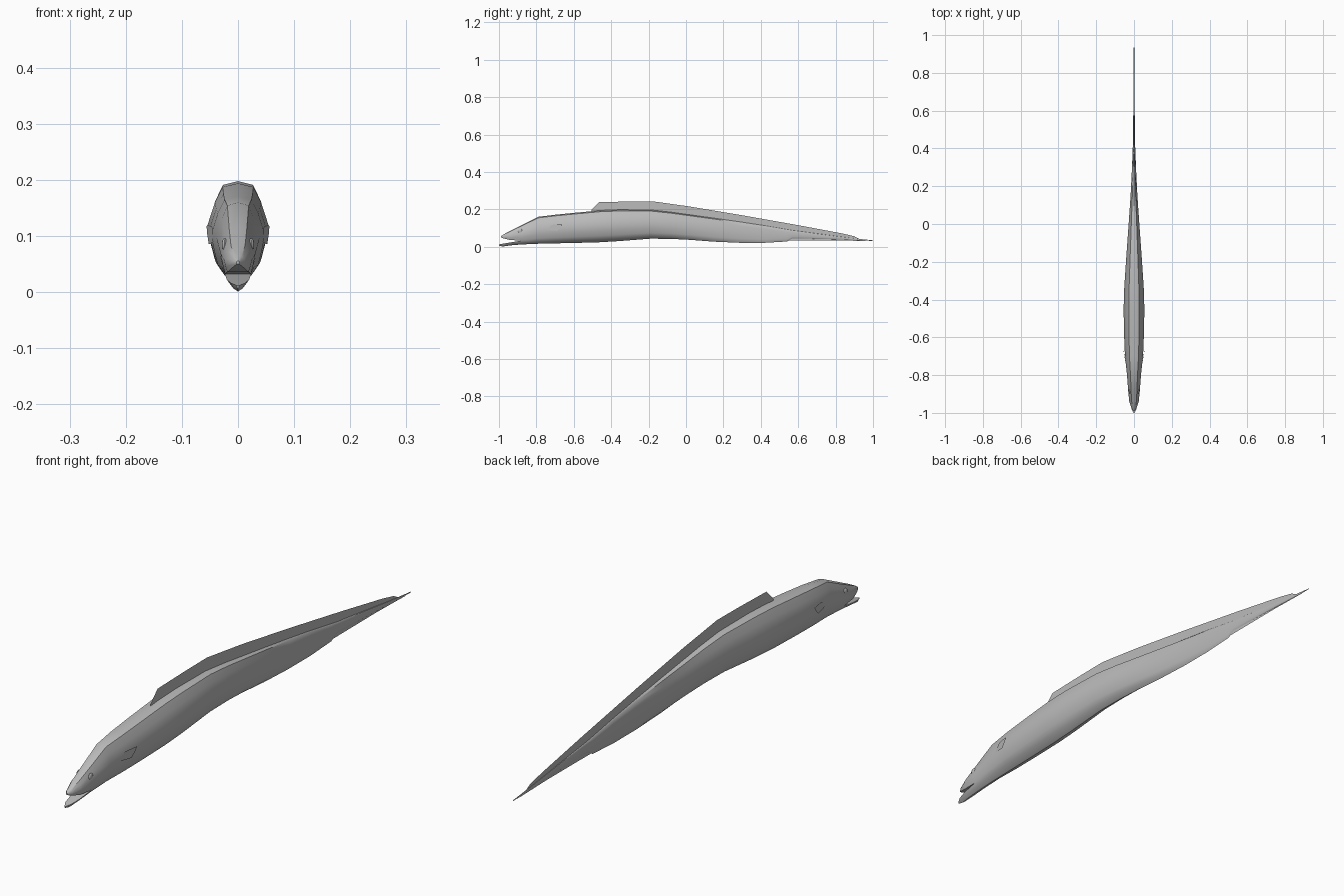
import bpy, bmesh

if "Cube" in bpy.data.objects:
    bpy.data.objects.remove(bpy.data.objects["Cube"])

grey = bpy.data.materials.new("plain_grey")
grey.diffuse_color = (0.5, 0.5, 0.5, 1)
grey.use_nodes = True
grey.node_tree.nodes["Principled BSDF"].inputs["Base Color"].default_value = grey.diffuse_color


def finish(name, bm, smooth=False):
    mesh = bpy.data.meshes.new(name)
    bm.to_mesh(mesh)
    bm.free()
    obj = bpy.data.objects.new(name, mesh)
    bpy.context.collection.objects.link(obj)
    mesh.materials.append(grey)
    if smooth:
        bpy.ops.object.select_all(action='DESELECT')
        obj.select_set(True)
        bpy.context.view_layer.objects.active = obj
        bpy.ops.object.shade_smooth_by_angle(angle=0.7)
    return obj


def loft(bm, half, stations):
    """Skin rings along y; half = (width, height) fractions from top to bottom."""
    outline = half + [(-u, t) for u, t in reversed(half[1:-1])]
    rings = [[bm.verts.new((u * w, y, bottom + t * (top - bottom))) for u, t in outline]
             for y, top, bottom, w in stations]
    n = len(outline)
    for a, b in zip(rings, rings[1:]):
        for i in range(n):
            j = (i + 1) % n
            bm.faces.new((a[i], a[j], b[j], b[i]))
    bm.faces.new(rings[-1])


def plate(name, points):
    bm = bmesh.new()
    bm.faces.new([bm.verts.new(p) for p in points])
    return finish(name, bm)


# cross-sections, split at the mouth corner height (0.2)
upper = [(0, 1), (.5, .96), (.75, .8), (1, .55), (.88, .36), (.75, .2)]
lower = [(.75, .2), (.5, .08), (0, 0)]
upper_jaw = [(u, (t - .2) / .8) for u, t in upper] + [(0, 0)]
lower_jaw = [(0, 1)] + [(u, t / .2) for u, t in lower]

# body and head: y, top, bottom, half width
bm = bmesh.new()
loft(bm, upper + lower[1:], [
    (-.88, .115, .012, .031), (-.79, .16, .016, .038), (-.70, .171, .018, .048),
    (-.60, .181, .02, .052), (-.46, .194, .024, .055), (-.36, .198, .03, .053),
    (-.19, .197, .043, .042), (-.08, .185, .042, .034), (.02, .171, .037, .027),
    (.15, .153, .027, .018), (.29, .133, .021, .011), (.42, .113, .021, .006),
    (.54, .092, .028, .005), (.57, .087, .045, .004), (.75, .064, .041, .003),
    (.88, .047, .036, .002), (1, .034, .031, .0005)])
loft(bm, upper_jaw, [
    (-.88, .115, .0326, .031), (-.94, .085, .036, .025),
    (-.975, .066, .044, .013), (-.99, .056, .05, .003)])
loft(bm, lower_jaw, [
    (-.88, .0326, .012, .031), (-.94, .023, .007, .027),
    (-.98, .016, .001, .017), (-1, .012, .006, .003)])
bmesh.ops.remove_doubles(bm, verts=bm.verts[:], dist=1e-4)
bmesh.ops.recalc_face_normals(bm, faces=bm.faces[:])
finish("body", bm, True)

# long back fin, one thin sheet of strips
fin = [(-.505, .198, .19), (-.465, .238, .19), (-.30, .242, .19), (-.18, .243, .19),
       (.02, .215, .165), (.29, .17, .127), (.6, .115, .08), (.83, .072, .05),
       (.90, .056, .043), (.925, .042, .038)]
bm = bmesh.new()
cols = [(bm.verts.new((0, y, base)), bm.verts.new((0, y, top))) for y, top, base in fin]
for a, b in zip(cols, cols[1:]):
    bm.faces.new((a[0], b[0], b[1], a[1]))
finish("back_fin", bm)

# thin fin under the tail
plate("tail_underfin", [(0, .55, .033), (0, .80, .034), (0, .98, .03),
                        (0, .88, .04), (0, .55, .055)])

for side, s in (("right", 1), ("left", -1)):
    # small side fin lying against the body
    plate(side + "_side_fin", [(s * x, y, z) for x, y, z in (
        (.044, -.74, .09), (.046, -.718, .117), (.053, -.69, .119),
        (.056, -.663, .118), (.055, -.672, .104), (.052, -.69, .085))])
    # eye
    bm = bmesh.new()
    bmesh.ops.create_uvsphere(bm, u_segments=12, v_segments=8, radius=.012)
    for v in bm.verts:
        v.co = (v.co.x * .4 + s * .024, v.co.y - .887, v.co.z + .084)
    finish(side + "_eye", bm, True)
